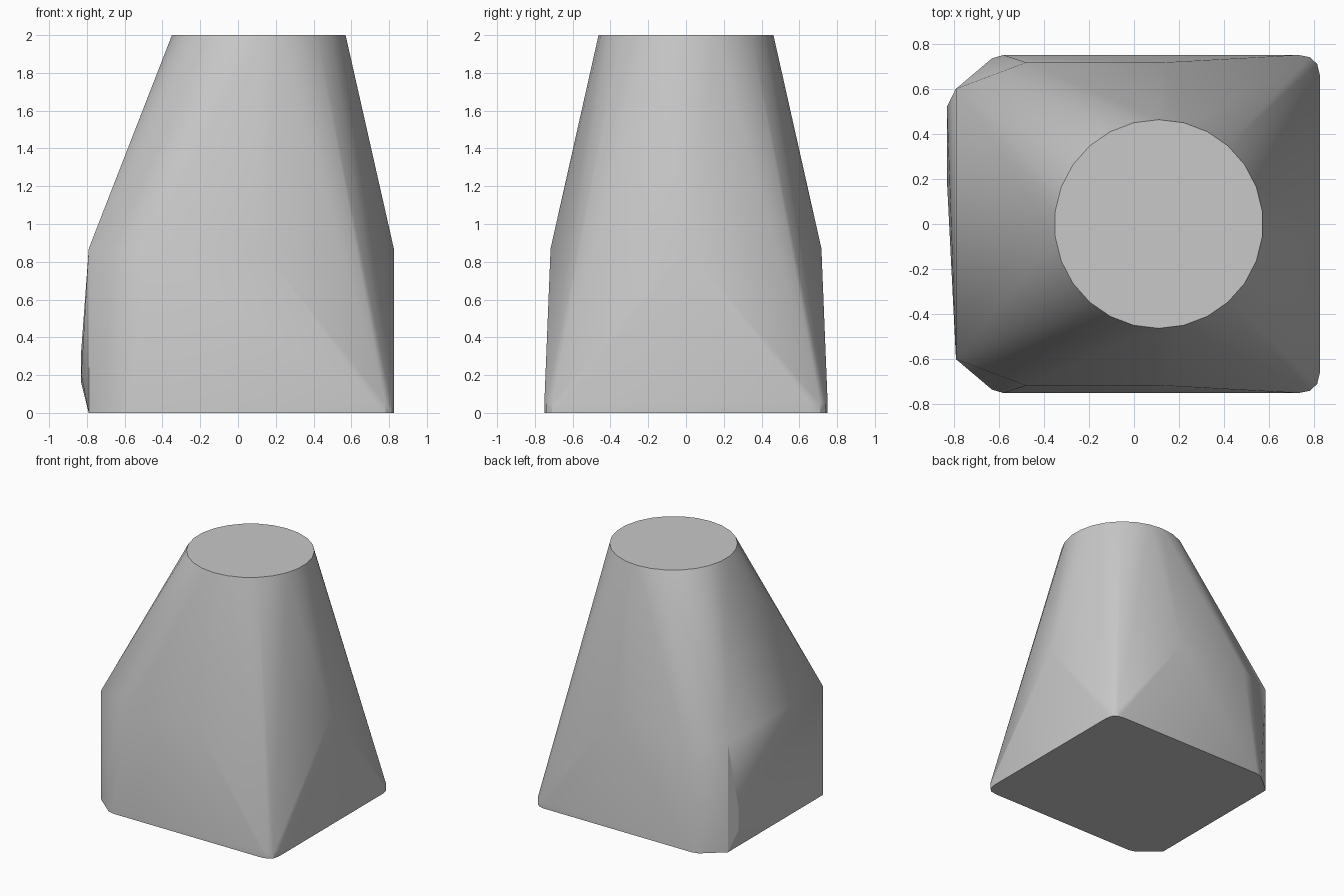
import bpy
import bmesh
from math import sin, cos, pi, radians

cube = bpy.data.objects.get("Cube")
if cube:
    bpy.data.objects.remove(cube, do_unlink=True)

# Single plain grey
grey = bpy.data.materials.new("plain grey")
grey.use_nodes = True
colour = (0.58, 0.58, 0.58, 1)
grey.diffuse_color = colour
grey.node_tree.nodes["Principled BSDF"].inputs["Base Color"].default_value = colour

# Round flat top, offset towards the left side
SIDES = 26
points = []
for i in range(SIDES):
    a = 2 * pi * (i + 0.5) / SIDES
    points.append((0.11 + 0.463 * cos(a), 0.463 * sin(a), 2))

# Points shared by the front and back halves
for s in (-1, 1):
    # waist
    points += [(-0.79, s * 0.6, 0.87), (-0.48, s * 0.717, 0.87), (0.13, s * 0.717, 0.87)]
    # chamfered base corner
    points += [(-0.79, s * 0.6, 0), (-0.63, s * 0.735, 0), (-0.58, s * 0.75, 0)]
    # small rounded base corner
    for x, y in ((0.73, 0.75), (0.78, 0.74), (0.813, 0.71), (0.825, 0.66)):
        points += [(x, s * y, 0), (x, s * y, 0.05)]

# Ridge point of the left side
points.append((0.825, 0, 0.87))
# Slight bulge low on the right side
points += [(-0.83, 0.52, 0.16), (-0.83, 0.52, 0.33), (-0.83, 0.19, 0.2)]

# Wrap one convex skin around the points
bm = bmesh.new()
for p in points:
    bm.verts.new(p)
hull = bmesh.ops.convex_hull(bm, input=bm.verts)
loose = [v for v in bm.verts if not v.link_faces]
bmesh.ops.delete(bm, geom=loose, context='VERTS')
bmesh.ops.dissolve_limit(bm, angle_limit=radians(0.3), verts=bm.verts, edges=bm.edges)
bmesh.ops.recalc_face_normals(bm, faces=bm.faces)

mesh = bpy.data.meshes.new("tapered_block")
bm.to_mesh(mesh)
bm.free()
mesh.materials.append(grey)
block = bpy.data.objects.new("tapered_block", mesh)
bpy.context.collection.objects.link(block)

# Soft fans, crisp rims
bpy.ops.object.select_all(action='DESELECT')
block.select_set(True)
bpy.context.view_layer.objects.active = block
bpy.ops.object.shade_smooth_by_angle(angle=radians(20))
